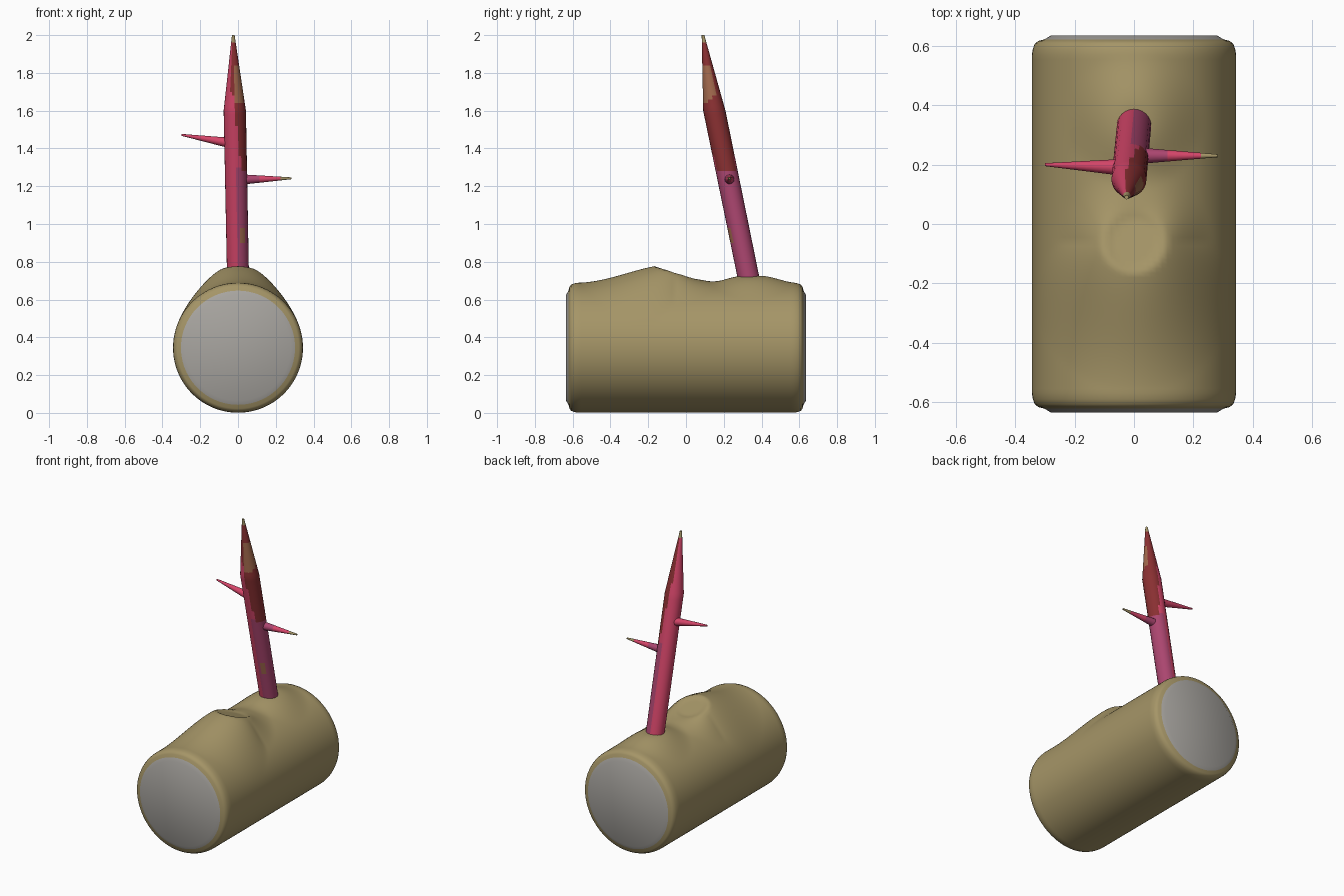
import bpy, bmesh, math
from mathutils import Vector

if "Cube" in bpy.data.objects:
    bpy.data.objects.remove(bpy.data.objects["Cube"])


def material(name, r, g, b):
    lin = [((c / 255 + 0.055) / 1.055) ** 2.4 for c in (r, g, b)] + [1]
    m = bpy.data.materials.new(name)
    m.use_nodes = True
    m.diffuse_color = lin
    m.node_tree.nodes["Principled BSDF"].inputs["Base Color"].default_value = lin
    return m


bark = material("tan bark", 165, 149, 103)
cut_wood = material("grey cut wood", 168, 165, 160)
pink = material("pink", 214, 70, 106)
plum = material("plum pink", 172, 70, 112)
red = material("dark red", 138, 48, 50)
brown = material("brown", 160, 104, 76)


def finish(bm, name, mats, rule, angle=40):
    bmesh.ops.recalc_face_normals(bm, faces=bm.faces)
    for f in bm.faces:
        f.material_index = rule(f.calc_center_median())
    mesh = bpy.data.meshes.new(name)
    bm.to_mesh(mesh)
    bm.free()
    for m in mats:
        mesh.materials.append(m)
    ob = bpy.data.objects.new(name, mesh)
    bpy.context.collection.objects.link(ob)
    bpy.ops.object.select_all(action="DESELECT")
    ob.select_set(True)
    bpy.context.view_layer.objects.active = ob
    bpy.ops.object.shade_smooth_by_angle(angle=math.radians(angle))
    return ob


def tube(rings, u, v, sides):
    """Skin a row of (centre, radius) rings lying in the u-v plane."""
    bm = bmesh.new()
    loops = []
    for centre, r in rings:
        loops.append([bm.verts.new(Vector(centre) + r * (
            math.cos(math.tau * i / sides) * u + math.sin(math.tau * i / sides) * v))
            for i in range(sides)])
    for a, b in zip(loops, loops[1:]):
        for i in range(sides):
            j = (i + 1) % sides
            bm.faces.new((a[i], a[j], b[j], b[i]))
    bm.faces.new(loops[0])
    bm.faces.new(loops[-1])
    return bm


X, Y, Z = Vector((1, 0, 0)), Vector((0, 1, 0)), Vector((0, 0, 1))

# Log: lathe profile along y, then the knob and swelling are raised on top
R, CZ = 0.344, 0.345
edge = [(0.635, 0.28), (0.622, 0.302), (0.617, 0.322), (0.608, 0.334), (0.59, 0.341)]
body = [(-0.57 + 0.015 * i, R) for i in range(77)]
profile = [(-y, r) for y, r in edge] + body + [(y, r) for y, r in reversed(edge)]
log = tube([((0, y, CZ), r) for y, r in profile], X, Z, 112)

KNOB_Y, KNOB_R = -0.06, 0.105


def smooth(t):
    t = min(max(t, 0), 1)
    return t * t * (3 - 2 * t)


def scar_height(dy):
    return 0.743 - 0.32 * dy


for vert in log.verts:
    x, y, z = vert.co
    if z < CZ + 0.1 or abs(y) > 0.6:
        continue
    dy = y - KNOB_Y
    d = math.hypot(x, dy)
    if d < KNOB_R:
        vert.co.z = scar_height(dy) - 0.008 * smooth((KNOB_R - d) / 0.03)
    else:
        k = KNOB_R / d
        lift = scar_height(dy * k) - CZ - math.sqrt(R * R - (x * k) ** 2)
        width = 0.15 + 0.25 * max(0, -dy / d)
        t = max(0, 1 - (d - KNOB_R) / width)
        vert.co.z += lift * (0.5 * t + 0.5 * smooth(t)) * t ** 0.3
    vert.co.z += 0.036 * smooth(1.25 - math.hypot(x, y - 0.35) / 0.19)

finish(log, "log", [bark, cut_wood], lambda c: 1 if abs(c.y) > 0.625 else 0)

# Stake: leaning shaft with a tapered point
keys = [(0, 0.35, 0.62, 0.058), (0, 0.33, 0.72, 0.058),
        (-0.017, 0.15, 1.6, 0.059), (-0.025, 0.09, 2.0, 0.007)]


def stake_at(z):
    for a, b in zip(keys, keys[1:]):
        if z <= b[2]:
            break
    t = (z - a[2]) / (b[2] - a[2])
    p = [m + (n - m) * t for m, n in zip(a, b)]
    return Vector(p[:3]), p[3]


def stake_colour(c):
    centre, r = stake_at(c.z)
    dx, dy = (c.x - centre.x) / r, (c.y - centre.y) / r
    if c.z > 1.97:
        return 4
    if 0.9 < c.z < 0.99 and dy < -0.5 and 0.2 < dx < 0.75:
        return 3
    if 1.67 + 0.04 * dy < c.z < 1.84 and dx > 0.05 and dy < 0.6:
        return 3
    if c.z > 1.27 and dx > max(-0.25, 0.5 - 1.5 * (c.z - 1.27)):
        return 2
    if c.z > 1.7 and dy < -0.3 and dx > -0.6:
        return 2
    return 1 if c.z < 1.3 and dx > 0.1 else 0


stake = tube([stake_at(0.62 + 0.02 * i) for i in range(70)], X, Y, 24)
finish(stake, "stake", [pink, plum, red, brown, bark], stake_colour, 35)


# Thorns: slim cones on either side of the stake
def thorn(name, start, end, radius, tip_colour):
    a, b = Vector(start), Vector(end)
    rings = [(a.lerp(b, i / 10), radius + (0.005 - radius) * i / 10) for i in range(11)]
    base = 0.085

    def colour(c):
        if abs(c.x) > abs(b.x) - 0.045:
            return tip_colour
        return 1 if c.x > 0 and c.x < base + 0.04 else 0

    finish(tube(rings, Y, Z, 12), name, [pink, plum, bark], colour)


thorn("right_thorn", (-0.02, 0.19, 1.425), (-0.30, 0.2, 1.472), 0.03, 0)
thorn("left_thorn", (0.0, 0.23, 1.235), (0.282, 0.23, 1.242), 0.029, 2)
